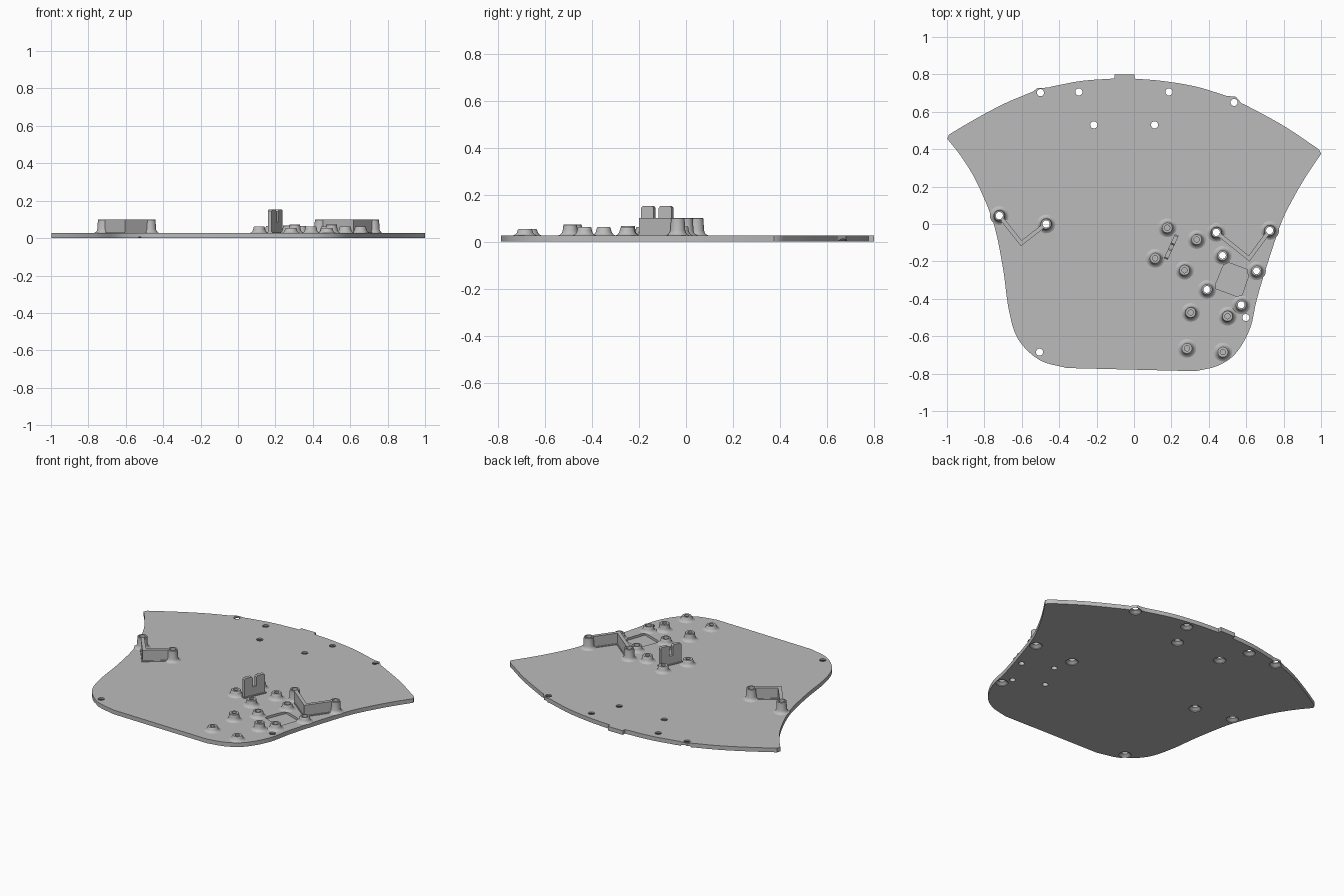
import bpy, bmesh, math
from mathutils import Vector

cube = bpy.data.objects.get("Cube")
if cube:
    bpy.data.objects.remove(cube, do_unlink=True)

TOP = 0.027      # plate upper face
WALL = 0.1       # wall and post height

grey = bpy.data.materials.new("mid_grey")
grey.use_nodes = True
COLOUR = (0.5, 0.5, 0.5, 1)
grey.diffuse_color = COLOUR
grey.node_tree.nodes["Principled BSDF"].inputs["Base Color"].default_value = COLOUR


def finish(name, bm, smooth=True):
    bmesh.ops.recalc_face_normals(bm, faces=bm.faces)
    mesh = bpy.data.meshes.new(name)
    bm.to_mesh(mesh)
    bm.free()
    mesh.materials.append(grey)
    obj = bpy.data.objects.new(name, mesh)
    bpy.context.collection.objects.link(obj)
    if smooth:
        shade(obj)
    return obj


def shade(obj):
    bpy.ops.object.select_all(action="DESELECT")
    obj.select_set(True)
    bpy.context.view_layer.objects.active = obj
    bpy.ops.object.shade_smooth_by_angle(angle=math.radians(35))


def add_prism(bm, points, z0, z1):
    """Extrude a flat outline between two heights."""
    face = bm.faces.new([bm.verts.new((x, y, z0)) for x, y in points])
    out = bmesh.ops.extrude_face_region(bm, geom=[face])
    for v in out["geom"]:
        if isinstance(v, bmesh.types.BMVert):
            v.co.z = z1


def add_lathe(bm, centre, profile, sides=28, closed=False):
    """Spin (radius, height) points about a vertical axis."""
    rings = []
    for r, z in profile:
        rings.append([bm.verts.new((centre[0] + r * math.cos(math.tau * i / sides),
                                    centre[1] + r * math.sin(math.tau * i / sides), z))
                      for i in range(sides)])
    for a, b in zip(rings, rings[1:]):
        for i in range(sides):
            j = (i + 1) % sides
            bm.faces.new((a[i], a[j], b[j], b[i]))
    if closed:
        bm.faces.new(rings[0])
    bm.faces.new(rings[-1]) if closed or profile[-1][1] < profile[-2][1] - 0.001 and closed is None else None


def smooth_path(pts, steps=7):
    """Catmull-Rom curve through the points."""
    p = [Vector(q) for q in pts]
    p = [2 * p[0] - p[1]] + p + [2 * p[-1] - p[-2]]
    out = []
    for a, b, c, d in zip(p, p[1:], p[2:], p[3:]):
        for k in range(steps):
            t = k / steps
            out.append(0.5 * (2 * b + (c - a) * t + (2 * a - 5 * b + 4 * c - d) * t ** 2
                              + (3 * b - a - 3 * c + d) * t ** 3))
    return out + [p[-2]]


def cut(obj, cutter):
    mod = obj.modifiers.new("cut", "BOOLEAN")
    mod.operation, mod.solver, mod.object = "DIFFERENCE", "EXACT", cutter
    bpy.context.view_layer.objects.active = obj
    bpy.ops.object.modifier_apply(modifier=mod.name)
    bpy.data.objects.remove(cutter, do_unlink=True)


# Plate outline: back arc with tab, two flanks, rounded front
outline = []
for run in (
    [(-0.99, 0.478), (-0.84, 0.566), (-0.69, 0.645), (-0.54, 0.708)],
    [(-0.515, 0.727), (-0.46, 0.729)],
    [(-0.44, 0.735), (-0.28, 0.765), (-0.105, 0.778)],
    [(-0.105, 0.8), (0.003, 0.8)],
    [(0.003, 0.777), (0.15, 0.765), (0.33, 0.735), (0.495, 0.685)],
    [(0.545, 0.68), (0.575, 0.645)],
    [(0.59, 0.64), (0.8, 0.525), (0.99, 0.398)],
    [(1.0, 0.375), (0.92, 0.255), (0.85, 0.135), (0.785, 0), (0.705, -0.24), (0.655, -0.41),
     (0.62, -0.56), (0.545, -0.69), (0.45, -0.757), (0.33, -0.787)],
    [(-0.36, -0.77), (-0.505, -0.727), (-0.62, -0.615), (-0.67, -0.455), (-0.7, -0.24),
     (-0.75, 0), (-0.837, 0.215), (-0.92, 0.355), (-0.998, 0.455)],
):
    outline += smooth_path(run)
bm = bmesh.new()
add_prism(bm, outline, 0, TOP)
plate = finish("base_plate", bm, smooth=False)

# Hole positions
plain_holes = [(-0.5, 0.702), (-0.295, 0.706), (0.187, 0.706), (0.535, 0.65),
               (-0.215, 0.53), (0.11, 0.53), (-0.505, -0.685), (0.598, -0.5)]
left_v = [(0.725, -0.035), (0.615, -0.185), (0.44, -0.045)]
right_v = [(-0.72, 0.045), (-0.603, -0.103), (-0.47, 0)]
posts = [left_v[0], left_v[2], right_v[0], right_v[2]]
through_bosses = [(0.473, -0.168), (0.655, -0.25), (0.39, -0.35), (0.573, -0.432)]
blind_bosses = [(0.178, -0.02, 0.065), (0.335, -0.083, 0.065), (0.113, -0.183, 0.062),
                (0.27, -0.247, 0.068), (0.303, -0.473, 0.073), (0.5, -0.493, 0.073),
                (0.283, -0.665, 0.055), (0.475, -0.685, 0.055)]

# Countersunk holes, straight holes and the square pocket
bm = bmesh.new()
for c in plain_holes + posts:
    add_lathe(bm, c, [(0.037, -0.01), (0.037, 0.004), (0.019, 0.018), (0.019, 0.05)], closed=True)
for c in through_bosses:
    add_lathe(bm, c, [(0.018, -0.01), (0.018, 0.05)], closed=True)
cut(plate, finish("hole_cutter", bm, smooth=False))
bm = bmesh.new()
add_prism(bm, [(0.487, -0.2), (0.622, -0.25), (0.572, -0.395), (0.428, -0.342)], 0.012, 0.05)
cut(plate, finish("pocket_cutter", bm, smooth=False))
shade(plate)


def boss(name, centre, height, hole, floor):
    """Filleted tube standing on the plate."""
    bm = bmesh.new()
    add_lathe(bm, centre, [(0.05, TOP), (0.041, TOP + 0.004), (0.035, TOP + 0.011),
                           (0.032, TOP + 0.02), (0.029, height - 0.002), (0.027, height),
                           (hole, height), (hole, floor)])
    return finish(name, bm)


for i, (x, y, h) in enumerate(blind_bosses):
    boss(f"blind_boss_{i + 1}", (x, y), h, 0.014, TOP)
for i, c in enumerate(through_bosses):
    boss(f"through_boss_{i + 1}", c, 0.062, 0.018, 0.02)
for i, c in enumerate(posts):
    boss(f"wall_post_{i + 1}", c, WALL, 0.019, 0.018)


def strip(pts, half):
    """Outline of a mitred band around an open path."""
    p = [Vector(q) for q in pts]
    sides = ([], [])
    for i, q in enumerate(p):
        dirs = [(b - a).normalized() for a, b in zip(p, p[1:])][max(i - 1, 0):i + 1]
        normals = [Vector((-d.y, d.x)) for d in dirs]
        n = sum(normals, Vector((0, 0))).normalized()
        off = n * half / n.dot(normals[0])
        sides[0].append(q + off)
        sides[1].append(q - off)
    return sides[0] + sides[1][::-1]


# V-shaped walls between posts, with a low skirt at the foot
for name, (a, b, c) in (("left_v_wall", left_v), ("right_v_wall", right_v)):
    a, b, c = Vector(a), Vector(b), Vector(c)
    path = [a + (b - a).normalized() * 0.026, b, c + (b - c).normalized() * 0.026]
    bm = bmesh.new()
    add_prism(bm, strip(path, 0.011), TOP, WALL)
    add_prism(bm, strip(path, 0.016), TOP, TOP + 0.006)
    finish(name, bm)

# Upright clip with a chamfered central slot
a, b = Vector((0.17, -0.187)), Vector((0.229, -0.058))
along = (b - a).normalized()
across = Vector((-along.y, along.x)) * 0.011
L, H = (b - a).length, 0.153
half = [(0, TOP), (0, H - 0.008), (0.008, H), (L / 2 - 0.02, H), (L / 2 - 0.012, H - 0.01),
        (L / 2 - 0.012, 0.085)]
profile = half + [(L - s, z) for s, z in reversed(half)]
bm = bmesh.new()
rings = [[bm.verts.new((*(a + along * s + across * k), z)) for s, z in profile] for k in (-1, 1)]
for ring in rings:
    bm.faces.new(ring)
for i in range(len(profile)):
    j = (i + 1) % len(profile)
    bm.faces.new((rings[0][i], rings[0][j], rings[1][j], rings[1][i]))
add_prism(bm, strip([a - along * 0.005, b + along * 0.005], 0.017), TOP, TOP + 0.006)
finish("slotted_clip", bm)
